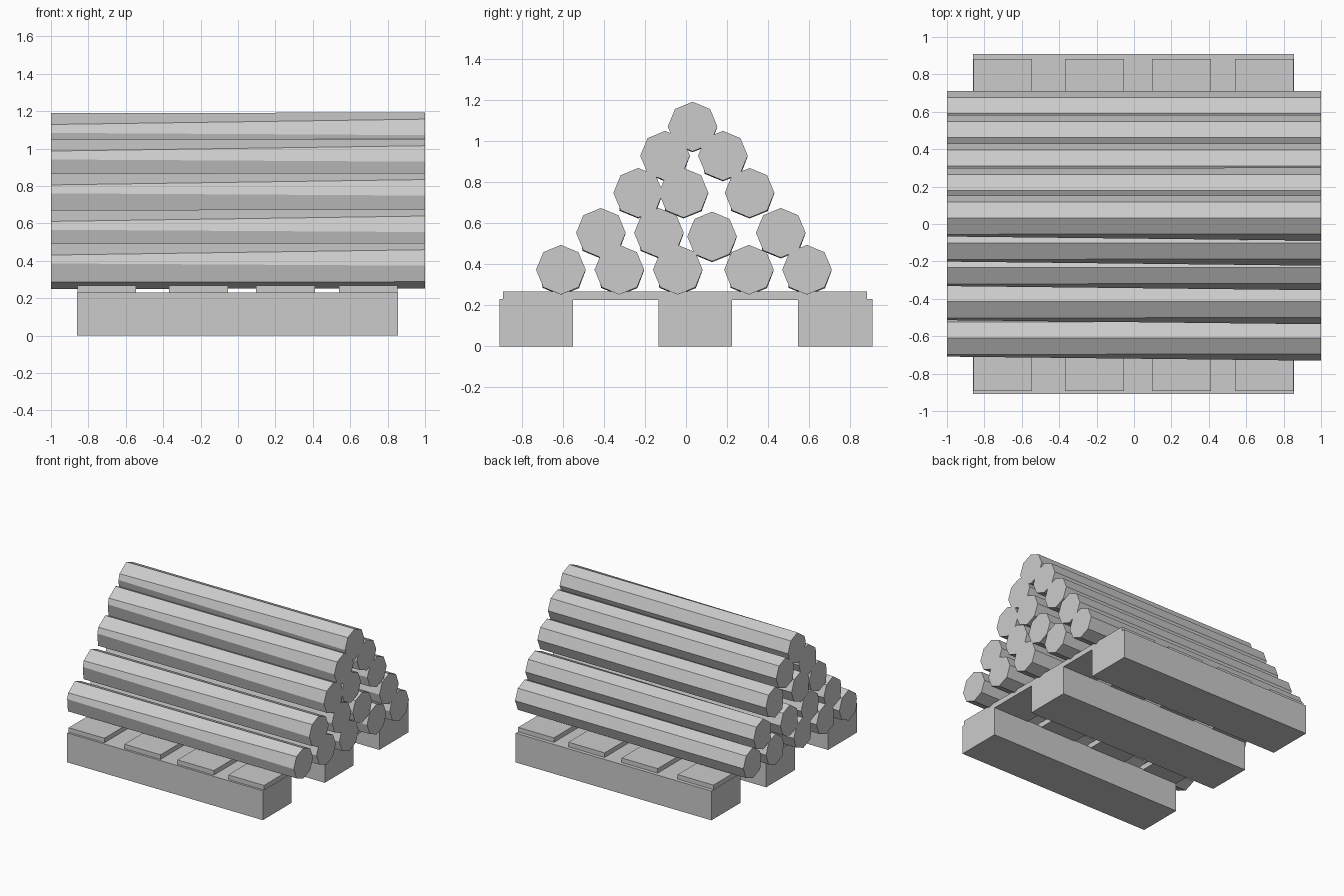
import bpy, bmesh
from math import cos, sin, pi

if "Cube" in bpy.data.objects:
    bpy.data.objects.remove(bpy.data.objects["Cube"])


def box(name, x0, x1, y0, y1, z0, z1):
    bpy.ops.mesh.primitive_cube_add(size=1, location=((x0 + x1) / 2, (y0 + y1) / 2, (z0 + z1) / 2))
    ob = bpy.context.object
    ob.name = name
    ob.scale = (x1 - x0, y1 - y0, z1 - z0)
    bpy.ops.object.transform_apply(location=False, rotation=False, scale=True)


# Eight-sided log: regular at the right end, slightly irregular at the left end
R = 0.121
RIGHT_END = [(-R * sin(i * pi / 4), R * cos(i * pi / 4)) for i in range(8)]
LEFT_END = [(0, .118), (-.087, .057), (-.099, .012), (-.09, -.088),
            (0, -.125), (.088, -.09), (.12, -.005), (.085, .083)]


def make_log_mesh():
    bm = bmesh.new()
    left = [bm.verts.new((-1, y, z)) for y, z in LEFT_END]
    right = [bm.verts.new((1, y, z)) for y, z in RIGHT_END]
    bm.faces.new(left)
    bm.faces.new(right)
    for i in range(8):
        j = (i + 1) % 8
        bm.faces.new((left[i], left[j], right[j], right[i]))
    bmesh.ops.recalc_face_normals(bm, faces=bm.faces)
    mesh = bpy.data.meshes.new("log")
    bm.to_mesh(mesh)
    bm.free()
    return mesh


# Pallet bearers
for i, (y0, y1) in enumerate([(-.91, -.55), (-.135, .225), (.547, .91)]):
    box(f"pallet_bearer_{i + 1}", -.86, .855, y0, y1, 0, .232)

# Pallet slats
for i, (x0, x1) in enumerate([(-.858, -.545), (-.37, -.053), (.095, .413), (.54, .853)]):
    box(f"pallet_slat_{i + 1}", x0, x1, -.893, .882, .226, .268)

# Stacked logs: (y, z) centres, row by row
ROWS = [
    [(-.61, .374), (-.325, .374), (-.04, .374), (.307, .374), (.59, .374)],
    [(-.415, .554), (-.132, .554), (.127, .536), (.462, .554)],
    [(-.233, .749), (-.012, .749), (.31, .749)],
    [(-.102, .93), (.18, .93)],
    [(.032, 1.072)],
]
log_mesh = make_log_mesh()
for r, row in enumerate(ROWS):
    for c, (y, z) in enumerate(row):
        ob = bpy.data.objects.new(f"log_row{r + 1}_{c + 1}", log_mesh)
        ob.location = (0, y, z)
        bpy.context.collection.objects.link(ob)
